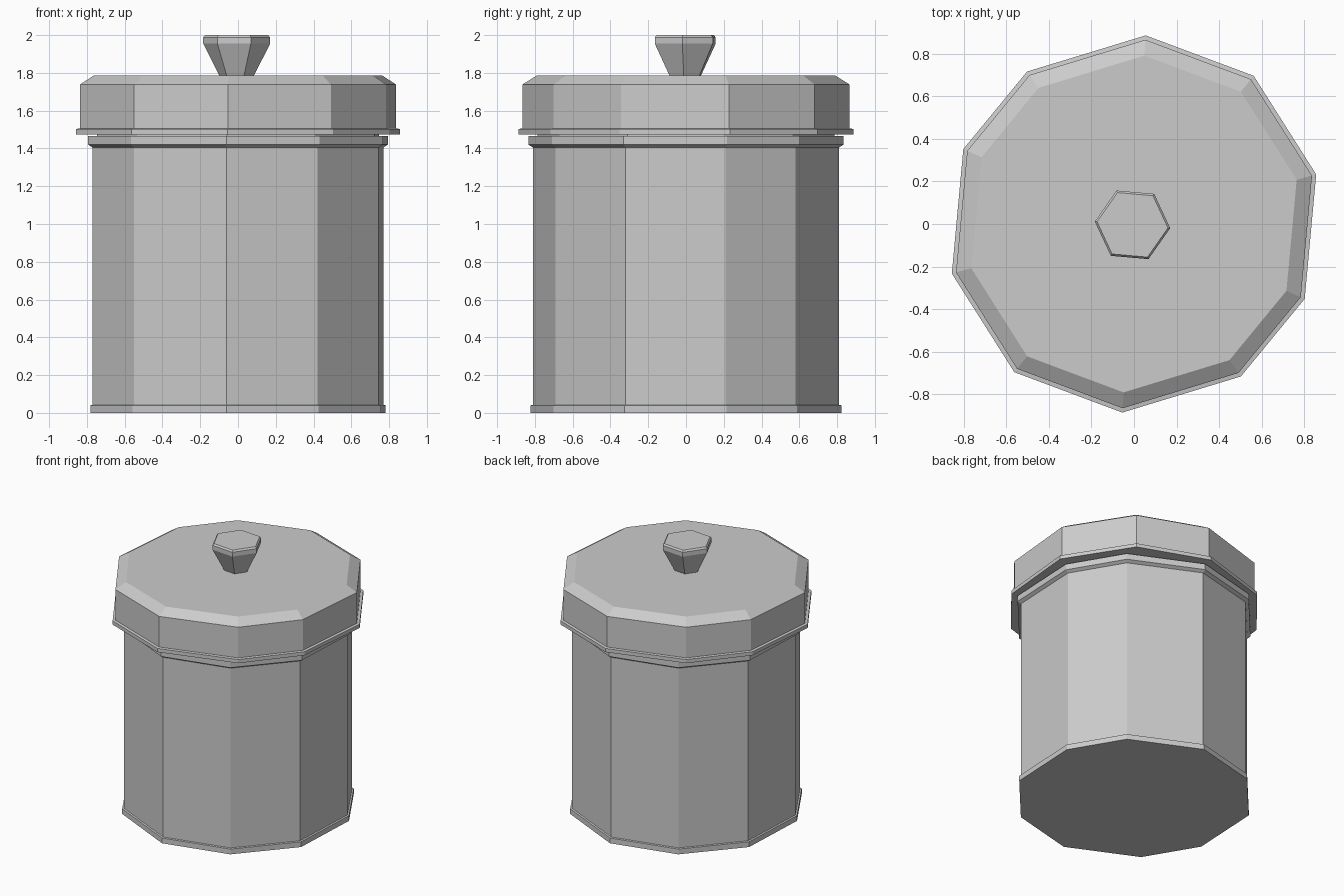
import bpy, bmesh
from math import cos, sin, radians

cube = bpy.data.objects.get("Cube")
if cube:
    bpy.data.objects.remove(cube, do_unlink=True)

grey = bpy.data.materials.new("plain grey")
grey.use_nodes = True
grey.diffuse_color = (0.6, 0.6, 0.6, 1)
grey.node_tree.nodes["Principled BSDF"].inputs["Base Color"].default_value = (0.6, 0.6, 0.6, 1)


def polygon(radius, angles):
    return [(radius * cos(radians(a)), radius * sin(radians(a))) for a in angles]


def stack(name, outline, rings, offset=(0, 0)):
    """Closed faceted solid: one scaled copy of the outline per (scale, height)."""
    bm = bmesh.new()
    loops = [[bm.verts.new((x * s + offset[0], y * s + offset[1], z)) for x, y in outline]
             for s, z in rings]
    n = len(outline)
    for low, high in zip(loops, loops[1:]):
        for i in range(n):
            j = (i + 1) % n
            bm.faces.new((low[i], low[j], high[j], high[i]))
    bm.faces.new(loops[0][::-1])
    bm.faces.new(loops[-1])
    bmesh.ops.recalc_face_normals(bm, faces=bm.faces)
    mesh = bpy.data.meshes.new(name)
    bm.to_mesh(mesh)
    bm.free()
    mesh.materials.append(grey)
    obj = bpy.data.objects.new(name, mesh)
    bpy.context.collection.objects.link(obj)
    return obj


def both_halves(half):
    # Slightly uneven decagons repeat after half a turn
    return half + [(-x, -y) for x, y in half]


jar_outline = both_halves([(0.77, 0.21), (0.55, 0.58), (0.06, 0.81),
                           (-0.42, 0.69), (-0.745, 0.32)])
lid_outline = both_halves([(0.857, 0.233), (0.563, 0.697), (0.055, 0.887),
                           (-0.503, 0.717), (-0.803, 0.352)])
knob_outline = polygon(0.178, [-5 + 60 * i for i in range(6)])

# Jar: foot band, tall wall, flared collar and short neck under the lid
stack("jar_body", jar_outline, [
    (1.015, 0), (1.015, 0.04), (1.0, 0.043), (1.0, 1.405),
    (1.03, 1.42), (1.03, 1.465), (0.97, 1.467), (0.97, 1.5)])

# Lid: thin rim, upright wall and chamfered top
stack("lid", lid_outline, [
    (1.0, 1.475), (1.0, 1.503), (0.977, 1.506), (0.977, 1.738), (0.893, 1.785)])

# Knob: flared hexagonal stem with a bevelled cap
stack("knob", knob_outline, [
    (0.5, 1.78), (1.0, 1.955), (1.0, 1.988), (0.94, 2.0)], offset=(-0.007, -0.004))
